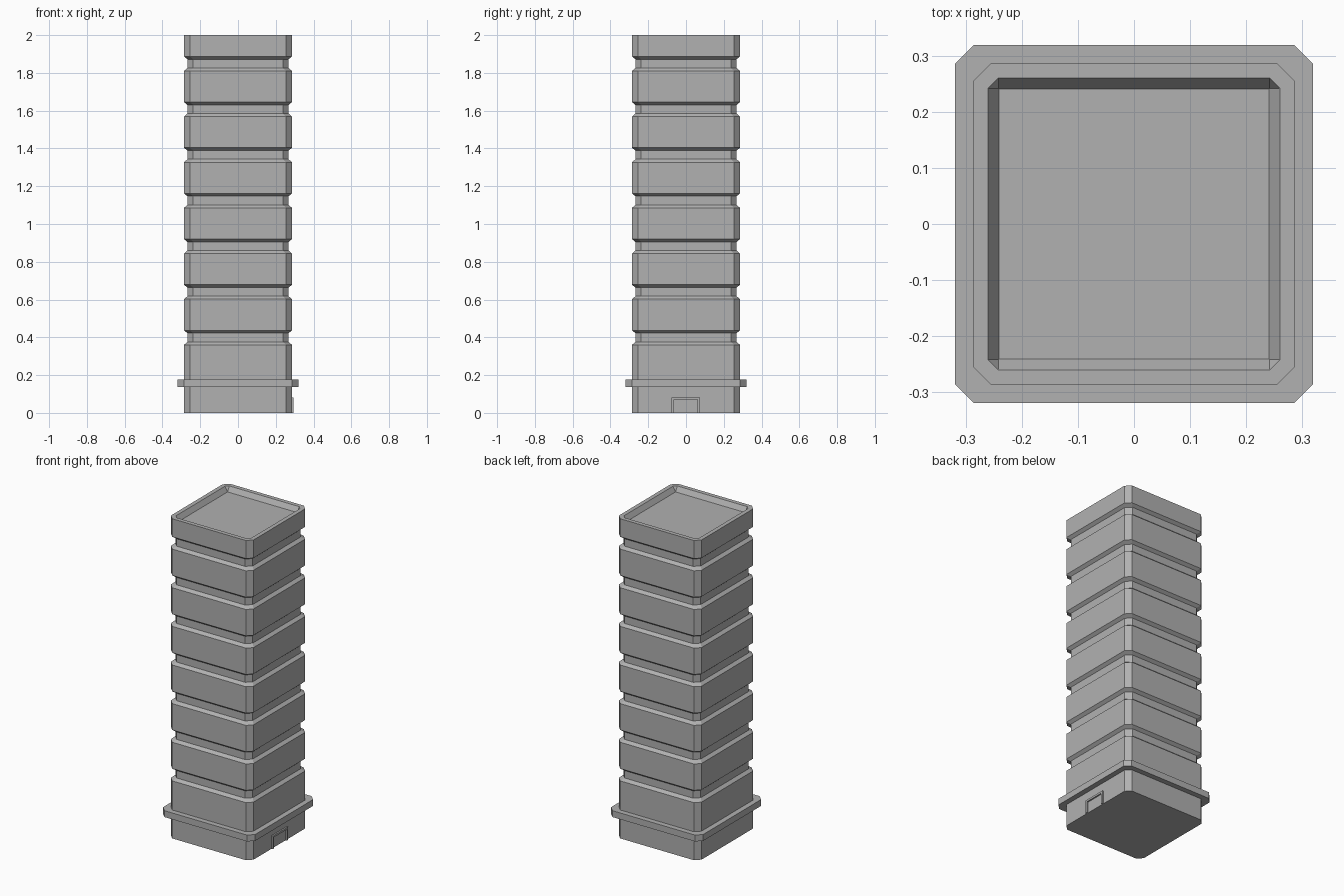
import bpy, bmesh

if "Cube" in bpy.data.objects:
    bpy.data.objects.remove(bpy.data.objects["Cube"])

# Dark grey finish shared by all parts
grey = bpy.data.materials.new("dark_grey")
grey.diffuse_color = (0.44, 0.44, 0.44, 1)
grey.use_nodes = True
grey.node_tree.nodes["Principled BSDF"].inputs["Base Color"].default_value = grey.diffuse_color


def octagon(half, cut, z):
    """Square ring with chamfered corners."""
    k = half - cut
    return [(x, y, z) for x, y in (
        (half, -k), (half, k), (k, half), (-k, half),
        (-half, k), (-half, -k), (-k, -half), (k, -half))]


def finish(bm, name):
    bmesh.ops.remove_doubles(bm, verts=bm.verts[:], dist=0.0001)
    bmesh.ops.recalc_face_normals(bm, faces=bm.faces[:])
    mesh = bpy.data.meshes.new(name)
    bm.to_mesh(mesh)
    bm.free()
    mesh.materials.append(grey)
    obj = bpy.data.objects.new(name, mesh)
    bpy.context.collection.objects.link(obj)
    return obj


def loft(name, rings):
    """Skin a stack of chamfered square rings and cap both ends."""
    bm = bmesh.new()
    loops = [[bm.verts.new(p) for p in octagon(*r)] for r in rings]
    for a, b in zip(loops, loops[1:]):
        for i in range(8):
            j = (i + 1) % 8
            bm.faces.new((a[i], a[j], b[j], b[i]))
    bm.faces.new(loops[0][::-1])
    bm.faces.new(loops[-1])
    return finish(bm, name)


# Tower: seven bevelled grooves, then a sunken roof inside a parapet
HALF, INNER, CUT = 0.286, 0.268, 0.031
rings = [(HALF, CUT, 0.0)]
for n in range(7):
    z = 0.36 + n * 0.2417
    rings += [(HALF, CUT, z), (INNER, CUT, z + 0.016),
              (INNER, CUT, z + 0.062), (HALF, CUT, z + 0.077)]
rings += [(HALF, CUT, 2.0), (0.26, 0.018, 2.0), (0.241, 0.0, 1.97)]
loft("tower_body", rings)

# Projecting ledge above the ground floor
loft("base_ledge", [(0.319, 0.033, 0.138), (0.319, 0.033, 0.178)])

# Door frame on the right side: U profile extruded outward
profile = [(-0.077, 0), (-0.077, 0.082), (0.074, 0.082), (0.074, 0),
           (0.061, 0), (0.061, 0.07), (-0.064, 0.07), (-0.064, 0)]
bm = bmesh.new()
face = bm.faces.new([bm.verts.new((0.28, y, z)) for y, z in profile])
ext = bmesh.ops.extrude_face_region(bm, geom=[face], use_keep_orig=True)
moved = [v for v in ext["geom"] if isinstance(v, bmesh.types.BMVert)]
bmesh.ops.translate(bm, verts=moved, vec=(0.015, 0, 0))
finish(bm, "door_frame")
